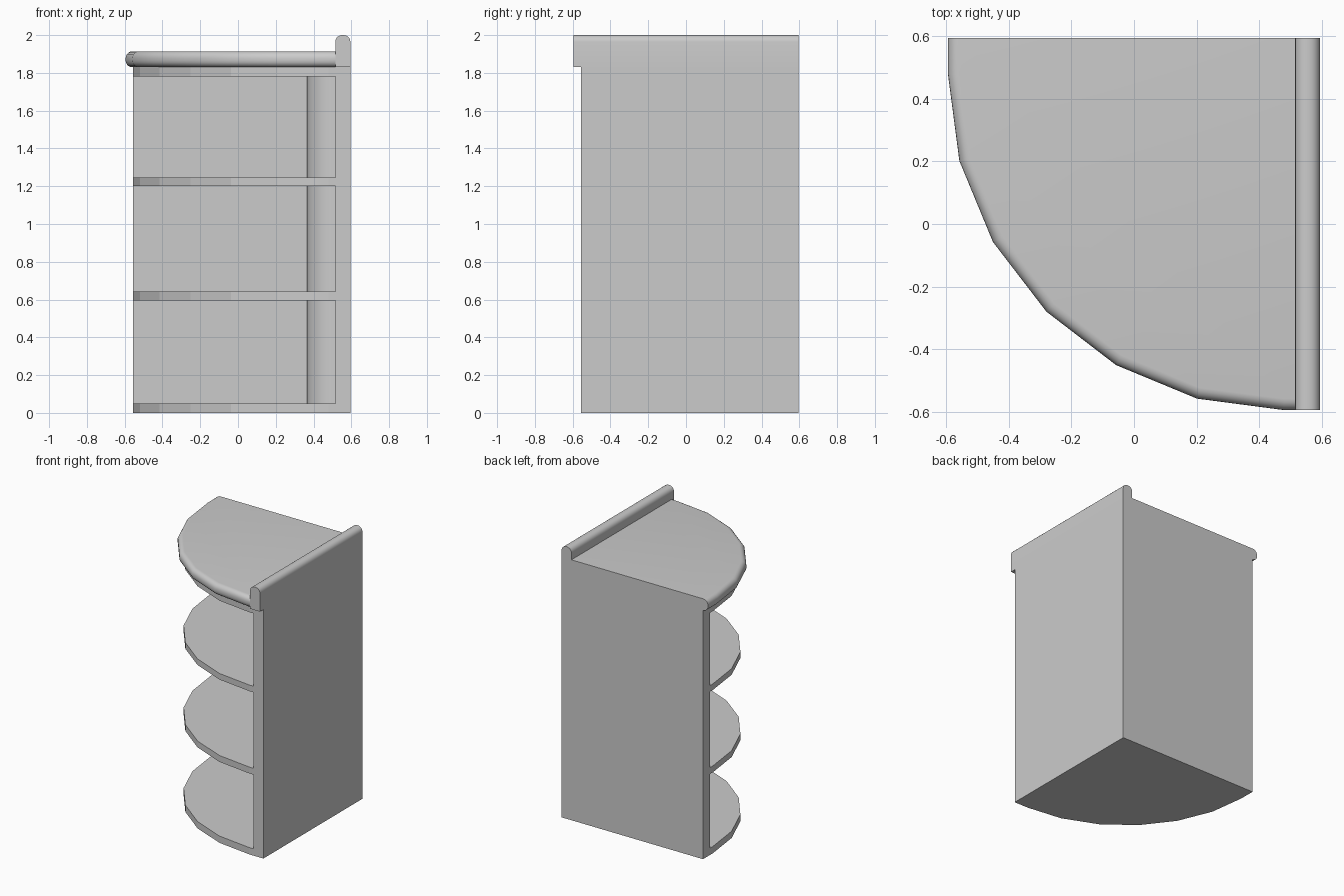
import bpy, bmesh, math

if "Cube" in bpy.data.objects:
    bpy.data.objects.remove(bpy.data.objects["Cube"])

C = 0.48        # arc centre in x and y
OUT = 0.595     # outer wall planes
INN = 0.515     # inner wall planes


def finish(bm, name, angle=None):
    bmesh.ops.recalc_face_normals(bm, faces=bm.faces)
    me = bpy.data.meshes.new(name)
    bm.to_mesh(me)
    bm.free()
    ob = bpy.data.objects.new(name, me)
    bpy.context.collection.objects.link(ob)
    if angle:
        me.polygons.foreach_set("use_smooth", [True] * len(me.polygons))
        me.set_sharp_from_angle(angle=math.radians(angle))
    return ob


def loft(name, rings, angle=None):
    """Closed solid through a list of equal-length point rings."""
    bm = bmesh.new()
    rows = [[bm.verts.new(p) for p in ring] for ring in rings]
    n = len(rows[0])
    for a, b in zip(rows, rows[1:]):
        for i in range(n):
            j = (i + 1) % n
            bm.faces.new((a[i], a[j], b[j], b[i]))
    bm.faces.new(rows[0])
    bm.faces.new(rows[-1])
    return finish(bm, name, angle)


def prism(name, outline, z0, z1, angle=None):
    return loft(name, [[(x, y, z) for x, y in outline] for z in (z0, z1)], angle)


def quarter(radius, back):
    """Quarter-round outline with six facets and straight ends at 'back'."""
    pts = [(back, back), (C - radius, back)]
    for i in range(7):
        a = math.radians(15 * i)
        pts.append((C - radius * math.cos(a), C - radius * math.sin(a)))
    return pts + [(back, C - radius)]


def rect(x0, x1, y0, y1):
    return [(x0, y0), (x1, y0), (x1, y1), (x0, y1)]


# Walls
prism("right_wall", rect(INN, OUT, -0.555, OUT), 0, 1.83)
prism("back_wall", rect(-0.555, INN, INN, OUT), 0, 1.83)

# Rounded post in the inner corner
post = [(INN, INN)]
for i in range(13):
    a = math.radians(7.5 * i)
    post.append((INN - 0.15 * math.cos(a), INN - 0.15 * math.sin(a)))
prism("corner_post", post, 0.02, 1.81, 30)

# Shelves
for i, (z0, z1) in enumerate([(0, 0.05), (0.595, 0.642), (1.2, 1.245), (1.78, 1.83)]):
    prism(f"shelf_{i + 1}", quarter(1.035, INN), z0, z1)

# Countertop with a bullnose rim
z0, z1, r = 1.83, 1.914, 0.036
profile = []
for i in range(6):
    a = math.radians(18 * i)
    profile.append((r * (1 - math.sin(a)), z0 + r * (1 - math.cos(a))))
profile += [(d, z0 + z1 - z) for d, z in reversed(profile)]
rings = []
for d, z in profile:
    ring = quarter(1.075 - d, OUT)
    ring[0], ring[-1] = (INN, OUT), (INN, C - 1.075 + d)
    rings.append([(x, y, z) for x, y in ring])
loft("countertop", rings, 30)

# Upstand along the right wall, with rounded top edges
r = 0.036
section = [(INN, 1.83), (OUT, 1.83)]
for cx, start in ((OUT - r, 0), (INN + r, 90)):
    for i in range(6):
        a = math.radians(start + 18 * i)
        section.append((cx + r * math.cos(a), 2 - r + r * math.sin(a)))
loft("upstand", [[(x, y, z) for x, z in section] for y in (-OUT, OUT)], 30)
